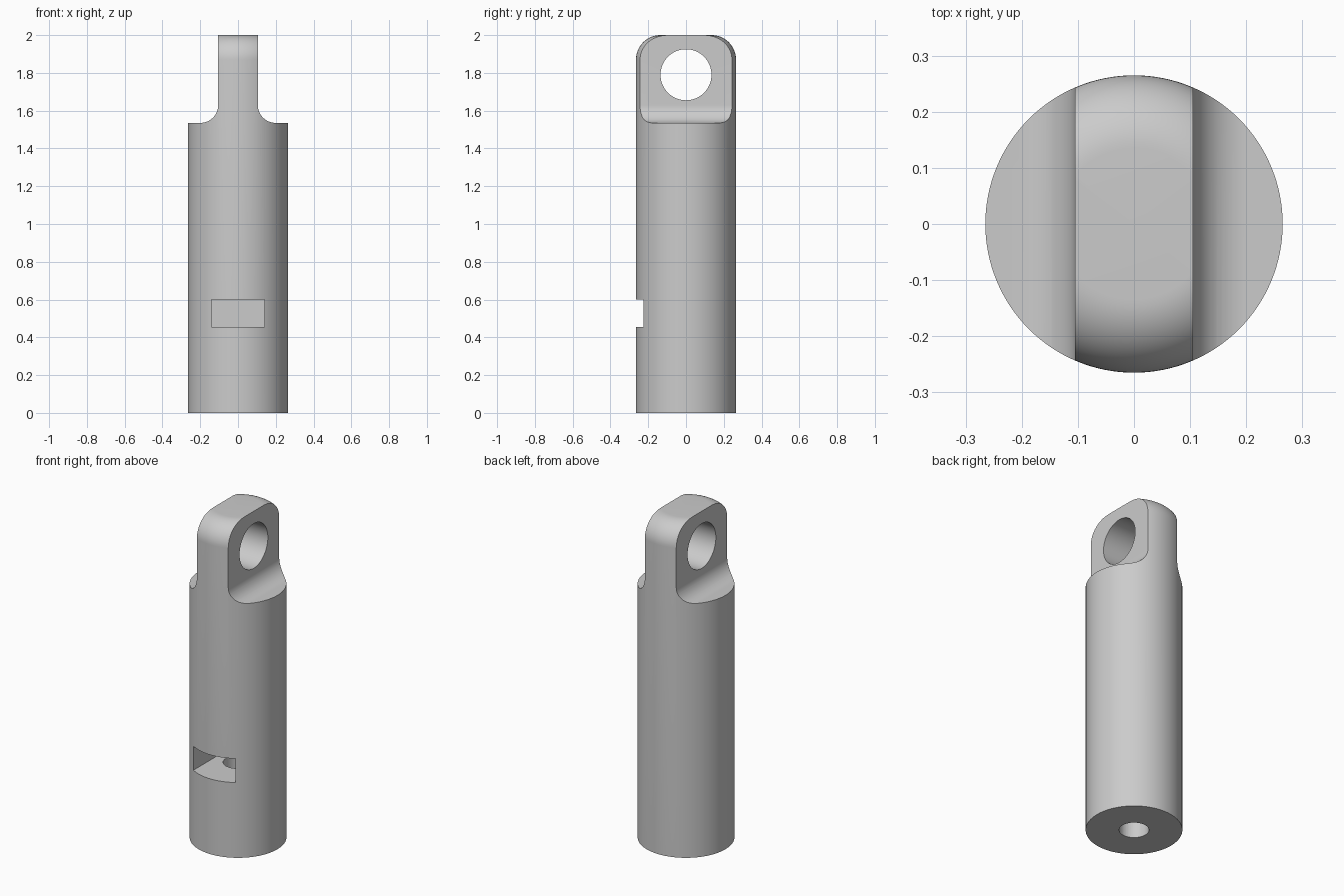
import bpy, bmesh, math

cube = bpy.data.objects.get("Cube")
if cube:
    bpy.data.objects.remove(cube)

R, TOP, SHOULDER = 0.265, 2.0, 1.535   # rod radius, full height, shoulder height
HALF, FILLET, ROUND = 0.105, 0.095, 0.13  # lug half thickness, base fillet, top rounding

grey = bpy.data.materials.new("plain grey")
grey.use_nodes = True
colour = (0.6, 0.6, 0.6, 1)
grey.diffuse_color = colour
grey.node_tree.nodes["Principled BSDF"].inputs["Base Color"].default_value = colour


def make_object(name, bm):
    bmesh.ops.recalc_face_normals(bm, faces=bm.faces)
    mesh = bpy.data.meshes.new(name)
    bm.to_mesh(mesh)
    bm.free()
    mesh.materials.append(grey)
    obj = bpy.data.objects.new(name, mesh)
    bpy.context.collection.objects.link(obj)
    return obj


def arc(cx, cz, r, a0, a1, n=16):
    angles = [math.radians(a0 + (a1 - a0) * i / n) for i in range(n + 1)]
    return [(cx + r * math.cos(a), cz + r * math.sin(a)) for a in angles]


def lathe(name, profile, steps=128):
    bm = bmesh.new()
    verts = [bm.verts.new((x, 0, z)) for x, z in profile]
    edges = [bm.edges.new(pair) for pair in zip(verts, verts[1:])]
    bmesh.ops.spin(bm, geom=verts + edges, cent=(0, 0, 0), axis=(0, 0, 1),
                   angle=math.tau, steps=steps, use_duplicate=False)
    bmesh.ops.remove_doubles(bm, verts=bm.verts, dist=1e-5)
    return make_object(name, bm)


def prism(name, outline, depth):
    """Outline in x and z, extruded evenly to both sides along y."""
    bm = bmesh.new()
    face = bm.faces.new([bm.verts.new((x, -depth, z)) for x, z in outline])
    new = bmesh.ops.extrude_face_region(bm, geom=[face])["geom"]
    for v in new:
        if isinstance(v, bmesh.types.BMVert):
            v.co.y = depth
    return make_object(name, bm)


def cut(target, cutter):
    cutter.hide_render = True
    mod = target.modifiers.new("cut", 'BOOLEAN')
    mod.operation, mod.solver, mod.object = 'DIFFERENCE', 'EXACT', cutter
    bpy.context.view_layer.objects.active = target
    bpy.ops.object.modifier_apply(modifier=mod.name)
    bpy.data.objects.remove(cutter)


# Round rod with a rounded top rim
rod = lathe("eye_rod", [(0, 0), (R, 0)] + arc(R - ROUND, TOP - ROUND, ROUND, 0, 90) + [(0, TOP)])

# Filleted shoulders leave a flat lug
for side in (1, -1):
    curve = arc(HALF + FILLET, SHOULDER + FILLET, FILLET, 180, 270)
    outline = [(HALF, 2.2)] + curve + [(0.5, SHOULDER), (0.5, 2.2)]
    cut(rod, prism("shoulder_cutter", [(side * x, z) for x, z in outline], 0.5))

# Cross hole through the lug
eye = prism("eye_cutter", arc(0, 0, 0.135, 0, 360, 64)[:-1], 0.5)
eye.rotation_euler.z = math.pi / 2
eye.location.z = 1.79
cut(rod, eye)

# Pocket in the front, reaching past the axis
pocket = prism("pocket_cutter", [(-0.14, 0.455), (0.14, 0.455), (0.14, 0.6), (-0.14, 0.6)], 0.27)
pocket.location.y = -0.13
cut(rod, pocket)

# Bore from the underside up into the pocket
cut(rod, lathe("bore_cutter", [(0, -0.1), (0.082, -0.1), (0.082, 0.5), (0, 0.5)], 48))

bpy.ops.object.select_all(action='DESELECT')
rod.select_set(True)
bpy.context.view_layer.objects.active = rod
bpy.ops.object.shade_smooth_by_angle(angle=math.radians(30))
